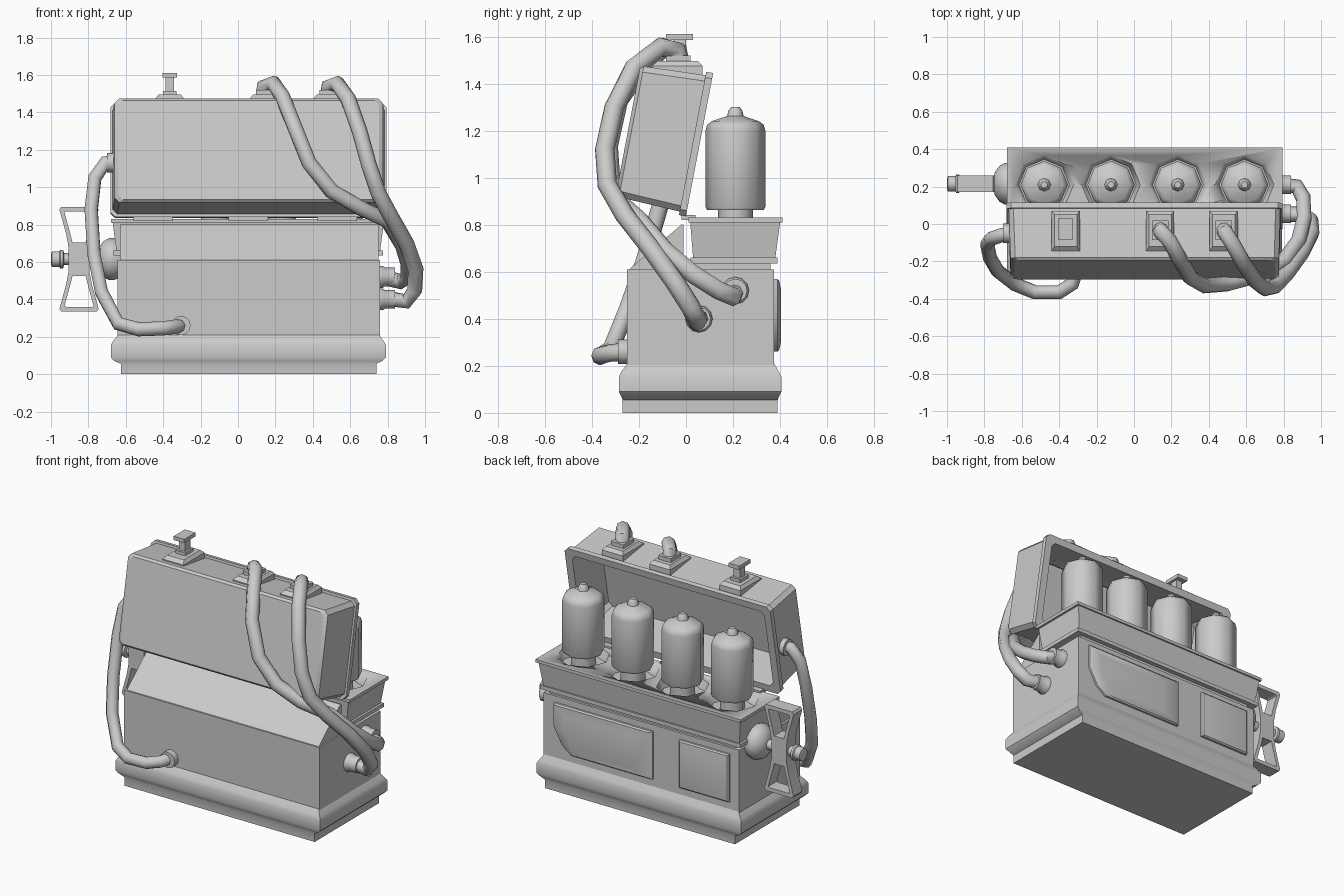
import bpy, bmesh, math
from mathutils import Vector, Matrix

if "Cube" in bpy.data.objects:
    bpy.data.objects.remove(bpy.data.objects["Cube"])


def skin(name, rings, closed=False, mat=None, angle=30):
    """Bridge equal-sized rings of points; cap the ends or close into a loop."""
    bm = bmesh.new()
    vs = [[bm.verts.new(p) for p in r] for r in rings]
    n = len(vs[0])
    pairs = list(zip(vs, vs[1:])) + ([(vs[-1], vs[0])] if closed else [])
    for a, b in pairs:
        for i in range(n):
            j = (i + 1) % n
            bm.faces.new((a[i], a[j], b[j], b[i]))
    if not closed:
        bm.faces.new(vs[0][::-1])
        bm.faces.new(vs[-1])
    if mat:
        bm.transform(mat)
    bmesh.ops.recalc_face_normals(bm, faces=bm.faces)
    me = bpy.data.meshes.new(name)
    bm.to_mesh(me)
    bm.free()
    ob = bpy.data.objects.new(name, me)
    bpy.context.collection.objects.link(ob)
    smooth(ob, angle)
    return ob


def smooth(ob, angle):
    bpy.ops.object.select_all(action='DESELECT')
    ob.select_set(True)
    bpy.context.view_layer.objects.active = ob
    bpy.ops.object.shade_smooth_by_angle(angle=math.radians(angle))


def loft(name, *secs):
    """Stack rectangles (x0, x1, y0, y1, z)."""
    return skin(name, [[(a, c, z), (b, c, z), (b, d, z), (a, d, z)] for a, b, c, d, z in secs])


def lathe(name, prof, loc, axis='Z', n=8):
    """Revolve (radius, height) about an axis through loc."""
    rings = [[(r * math.cos(2 * math.pi * i / n), r * math.sin(2 * math.pi * i / n), h)
              for i in range(n)] for r, h in prof]
    rot = Matrix.Rotation(math.pi / 2, 4, 'Y') if axis == 'X' else \
        Matrix.Rotation(math.pi / 2, 4, 'X') if axis == 'Y' else Matrix()
    return skin(name, rings, mat=Matrix.Translation(loc) @ rot, angle=50)


def hose(name, pts, r=0.042):
    cu = bpy.data.curves.new(name, 'CURVE')
    cu.dimensions = '3D'
    cu.bevel_depth = r
    cu.bevel_resolution = 2
    cu.use_fill_caps = True
    sp = cu.splines.new('POLY')
    sp.points.add(len(pts) - 1)
    for p, c in zip(sp.points, pts):
        p.co = (*c, 1)
    ob = bpy.data.objects.new(name, cu)
    bpy.context.collection.objects.link(ob)
    bpy.ops.object.select_all(action='DESELECT')
    ob.select_set(True)
    bpy.context.view_layer.objects.active = ob
    bpy.ops.object.convert(target='MESH')
    smooth(bpy.context.object, 50)


# Stepped base, main body and sloped front console
loft("base", (-.625, .74, -.27, .39, 0), (-.625, .74, -.27, .39, .055),
     (-.66, .77, -.275, .395, .07), (-.68, .79, -.285, .405, .09), (-.68, .79, -.285, .405, .155),
     (-.67, .78, -.275, .395, .175), (-.64, .755, -.25, .375, .21))
loft("body", (-.645, .76, -.25, .375, .20), (-.645, .76, -.25, .375, .61))
loft("front_console", (-.63, .75, -.24, -.01, .61), (-.63, .75, -.225, -.01, .625),
     (-.63, .75, -.02, -.01, .80))
loft("tray_neck", (-.61, .73, .03, .36, .60), (-.61, .73, .03, .36, .65))

# Tapered tray with bottom lip and top rim
tray = loft("tray", (-.665, .775, .02, .39, .635), (-.665, .775, .02, .39, .66),
            (-.65, .76, .03, .38, .66), (-.67, .78, .018, .40, .81),
            (-.68, .795, .01, .41, .81), (-.68, .795, .01, .41, .83))

# Canisters sitting in octagonal recesses
for i in range(4):
    x = -.48 + i * .357
    cut = lathe("recess_cutter", [(.135, .775), (.165, .85)], (x, .21, 0))
    cut.hide_render = True
    cut.hide_viewport = False
    cut.display_type = 'WIRE'
    m = tray.modifiers.new("recess", 'BOOLEAN')
    m.object = cut
    m.operation = 'DIFFERENCE'
    m.solver = 'EXACT'
    lathe(f"canister_{i + 1}", [(.075, .77), (.075, .862), (.12, .862), (.127, .875), (.127, 1.2),
          (.12, 1.225), (.10, 1.24), (.035, 1.262), (.03, 1.285), (.018, 1.3)], (x, .21, 0), n=8)
bpy.context.view_layer.objects.active = tray
for m in list(tray.modifiers):
    if m.type == 'BOOLEAN':
        bpy.ops.object.modifier_apply(modifier=m.name)
for ob in [o for o in bpy.data.objects if o.name.startswith("recess_cutter")]:
    bpy.data.objects.remove(ob)


# Open lid: hollow shell tilted back, opening faces +y
def lid_ring(x0, x1, h, y, c=.025):
    return [(x0 + c, y, -h), (x1 - c, y, -h), (x1, y, -h + c), (x1, y, h - c),
            (x1 - c, y, h), (x0 + c, y, h), (x0, y, h - c), (x0, y, -h + c)]


skin("lid", [lid_ring(-.64, .755, .27, -.31), lid_ring(-.66, .775, .283, -.295),
             lid_ring(-.67, .782, .295, -.03), lid_ring(-.683, .795, .31, -.03),
             lid_ring(-.683, .795, .31, 0), lid_ring(-.635, .745, .265, 0),
             lid_ring(-.625, .735, .255, -.275)],
     mat=Matrix.Translation((0, .0575, 1.14)) @ Matrix.Rotation(math.radians(-10.8), 4, 'X'))

# Hinges between lid and tray
for x in (-.455, .055, .53):
    loft("hinge", (x - .105, x + .105, -.02, .04, .82), (x - .105, x + .105, -.02, .04, .842))

# Lid fittings: flared plates, latch handle and hose sockets
for x in (-.365, .14, .48):
    loft("lid_plate", (x - .075, x + .075, -.145, .07, 1.43), (x - .075, x + .075, -.145, .07, 1.475),
         (x - .06, x + .06, -.12, .05, 1.495))
    if x > 0:
        loft("hose_socket", (x - .045, x + .045, -.085, .02, 1.49), (x - .045, x + .045, -.085, .02, 1.52))
x = -.365
loft("latch_foot", (x - .035, x + .035, -.07, .015, 1.49), (x - .035, x + .035, -.07, .015, 1.515))
loft("latch_stem", (x - .022, x + .022, -.055, 0, 1.51), (x - .022, x + .022, -.055, 0, 1.59))
loft("latch_grip", (x - .038, x + .038, -.085, .03, 1.585), (x - .038, x + .038, -.085, .03, 1.61))

# Hoses
hose("hose_lid_to_upper_port", [
    (.14, -.03, 1.5), (.14, -.035, 1.54), (.19, -.09, 1.555), (.24, -.18, 1.48), (.3, -.285, 1.33),
    (.38, -.33, 1.13), (.5, -.32, .98), (.65, -.28, .89), (.8, -.2, .82), (.88, -.09, .69),
    (.91, .03, .59), (.905, .14, .52), (.87, .2, .495), (.77, .21, .52)])
hose("hose_lid_to_lower_port", [
    (.48, -.03, 1.5), (.485, -.04, 1.54), (.53, -.11, 1.555), (.59, -.22, 1.47), (.65, -.305, 1.3),
    (.7, -.345, 1.12), (.75, -.335, .97), (.82, -.26, .84), (.9, -.15, .7), (.95, -.05, .56),
    (.945, .02, .45), (.9, .05, .39), (.77, .055, .41)])
hose("hose_lid_to_front", [
    (-.66, -.05, 1.13), (-.71, -.06, 1.13), (-.765, -.08, 1.05), (-.785, -.11, .88), (-.77, -.18, .64),
    (-.73, -.25, .44), (-.64, -.32, .27), (-.53, -.365, .24), (-.4, -.365, .245), (-.33, -.32, .255),
    (-.305, -.24, .26)], .038)
for y, z in ((.21, .52), (.055, .40)):
    lathe("side_port", [(.058, .75), (.058, .775), (.05, .785), (.05, .84)], (0, y, z), 'X', 12)
lathe("front_port", [(.052, 0), (.052, .05)], (-.305, -.24, .26), 'Y', 12)
lathe("lid_port", [(.052, -.7), (.052, -.66)], (0, -.05, 1.13), 'X', 12)

# Crank: hub, shaft, knob and hourglass frame grip
lathe("crank_shaft", [(.025, -1), (.042, -.995), (.042, -.955), (.05, -.95), (.05, -.935), (.032, -.93),
      (.032, -.75), (.06, -.745), (.095, -.72), (.112, -.69), (.112, -.665), (.1, -.63)],
      (0, .215, .615), 'X', 12)
outer = [(-.055, .06), (-.07, .14), (-.105, .265), (-.095, .28), (.095, .28), (.105, .265), (.07, .14), (.055, .06)]
inner = [(-.035, .09), (-.05, .15), (-.078, .25), (-.07, .255), (.07, .255), (.078, .25), (.05, .15), (.035, .09)]
for s in (1, -1):
    skin("crank_frame", [[(-.85 + px, .215 + t, .615 + s * pz) for px, pz in loop]
                         for loop, t in ((outer, -.045), (outer, .045), (inner, .045), (inner, -.045))], closed=True)
loft("crank_block", (-.905, -.795, .17, .26, .555), (-.905, -.795, .17, .26, .675))

# Raised rear panels with rounded faces
big = [(-.03, .26), (.55, .26), (.62, .31), (.68, .42), (.68, .57), (-.03, .57)]
small = [(-.58, .26), (-.22, .26), (-.22, .57), (-.58, .57)]
for name, poly in (("rear_panel_large", big), ("rear_panel_small", small)):
    c = sum((Vector(p) for p in poly), Vector((0, 0))) / len(poly)
    skin(name, [[(c.x + (px - c.x) * k, y, c.y + (pz - c.y) * k) for px, pz in poly]
                for k, y in ((1, .36), (1, .388), (.95, .396), (.7, .404))], angle=30)
